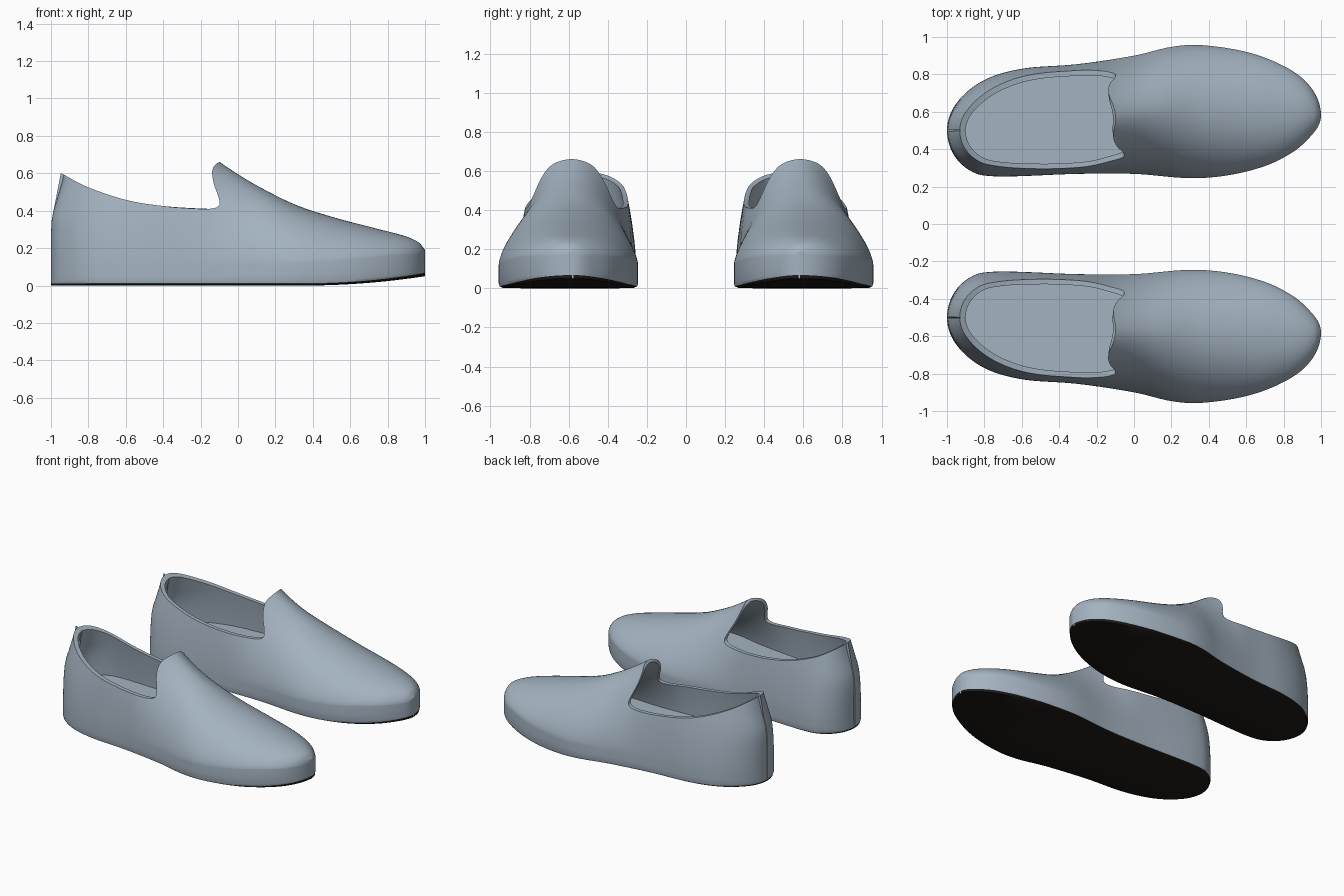
import bpy, bmesh, math
from mathutils import Matrix

if "Cube" in bpy.data.objects:
    bpy.data.objects.remove(bpy.data.objects["Cube"])


def curve(pts, x):
    """Smooth cubic interpolation through (x, value) points."""
    if x <= pts[0][0]:
        return pts[0][1]
    if x >= pts[-1][0]:
        return pts[-1][1]
    n = len(pts)
    i = max(k for k in range(n - 1) if pts[k][0] <= x)

    def slope(k):
        a, b = pts[max(k - 1, 0)], pts[min(k + 1, n - 1)]
        return (b[1] - a[1]) / (b[0] - a[0])
    (x0, y0), (x1, y1) = pts[i], pts[i + 1]
    d = x1 - x0
    t = (x - x0) / d
    return ((2*t**3 - 3*t**2 + 1) * y0 + (t**3 - 2*t**2 + t) * d * slope(i)
            + (3*t**2 - 2*t**3) * y1 + (t**3 - t**2) * d * slope(i + 1))


def material(name, rgb):
    m = bpy.data.materials.new(name)
    m.diffuse_color = (*rgb, 1)
    m.use_nodes = True
    m.node_tree.nodes["Principled BSDF"].inputs["Base Color"].default_value = m.diffuse_color
    return m


fabric = material("blue_grey", (0.37, 0.45, 0.53))
rubber = material("dark_sole", (0.012, 0.010, 0.008))


# Outline seen from above, interpolated over angle so that the ends are round
def by_angle(pts):
    return [(math.acos(-x), y) for x, y in pts]


OUTER = by_angle([(-1, .50), (-.95, .645), (-.8, .77), (-.6, .83), (-.3, .855), (0, .90),
                  (.2, .947), (.35, .957), (.6, .92), (.8, .845), (.93, .75), (1, .58)])
INNER = by_angle([(-1, .50), (-.95, .35), (-.85, .272), (-.75, .255), (-.6, .256), (-.3, .268),
                  (0, .268), (.3, .245), (.5, .26), (.7, .31), (.85, .385), (.95, .475), (1, .58)])
# Top line, wall height and cross-section roundness along the length
TOP = [(-1, .9), (-.5, .9), (-.3, .8), (-.1, .662), (0, .595), (.1, .535), (.3, .435),
       (.5, .368), (.75, .302), (.9, .262), (.97, .228), (1, .19)]
WALL = [(-1, .1), (0, .11), (.5, .13), (.8, .16), (1, .17)]
ROUND = [(-1, 1.8), (-.8, 1.8), (-.6, 2.2), (-.3, 2.9), (-.1, 1.9), (.3, 2), (1, 2.2)]
LEAN = [(.28, 0), (.38, .008), (.45, .03), (.6, .07), (.9, .11)]


def shoe_solid(name, lining=False):
    """Loft closed cross-sections from heel to toe; the lining is a smaller copy."""
    bm = bmesh.new()
    rings, N, H = [], 90, 22
    for i in range(N + 1):
        a = math.pi * i / N
        x = -math.cos(a)
        y0, y1 = curve(INNER, a), curve(OUTER, a)
        mid, half = (y0 + y1) / 2, max((y1 - y0) / 2, .004)
        top, wall, p = curve(TOP, x), curve(WALL, x), curve(ROUND, x)
        rise = max(0, (x - .35) / .65) ** 2
        edge, low = .01 + .058 * rise, .05 * rise
        px = x
        if lining:
            half *= .90
            top -= .028
            px = x * .965
        sec = [(.0, low), (.5, low), (.93, low + .001), (.985, edge), (1, edge + .015),
               (1, (edge + wall) / 2)]
        up = []
        for k in range(H):
            f = math.pi / 2 * k / H
            up.append((math.cos(f) ** (2 / p), wall + (top - wall) * math.sin(f) ** (2 / 1.5)))
        right = sec + up
        loop = right + [(0, top)] + [(-s, z) for s, z in reversed(right[1:])]
        w = min(1, max(0, (-.4 - x) / .6)) ** 2
        rings.append([bm.verts.new((px + curve(LEAN, z) * w, mid + s * half, z)) for s, z in loop])
    n = len(rings[0])
    for r0, r1 in zip(rings, rings[1:]):
        for j in range(n):
            f = bm.faces.new((r0[j], r0[(j + 1) % n], r1[(j + 1) % n], r1[j]))
            # underside is dark rubber
            if not lining and (j < 3 or j >= n - 3):
                f.material_index = 1
    bm.faces.new(rings[0])
    bm.faces.new(rings[-1])
    if lining:
        # flat insole
        bmesh.ops.bisect_plane(bm, geom=bm.verts[:] + bm.edges[:] + bm.faces[:],
                               plane_co=(0, 0, .2), plane_no=(0, 0, 1), clear_inner=True)
        bmesh.ops.holes_fill(bm, edges=[e for e in bm.edges if e.is_boundary], sides=0)
    return finish(bm, name)


def finish(bm, name):
    bmesh.ops.recalc_face_normals(bm, faces=bm.faces[:])
    me = bpy.data.meshes.new(name)
    bm.to_mesh(me)
    bm.free()
    me.materials.append(fabric)
    me.materials.append(rubber)
    ob = bpy.data.objects.new(name, me)
    bpy.context.collection.objects.link(ob)
    return ob


def opening_cutter():
    """Side profile of the foot opening, extruded across the shoe."""
    key = [(-1.08, .675), (-.93, .592), (-.8, .525), (-.6, .458), (-.4, .425), (-.2, .411),
           (-.11, .412), (-.075, .43), (-.08, .47), (-.108, .54), (-.122, .6), (-.118, .635),
           (-.1, .658), (-.06, .70)]
    xs = [(i, p[0]) for i, p in enumerate(key)]
    zs = [(i, p[1]) for i, p in enumerate(key)]
    m = 5 * (len(key) - 1)
    prof = [(curve(xs, i / 5), curve(zs, i / 5)) for i in range(m + 1)]
    prof += [(-.06, 1.2), (-1.08, 1.2)]
    bm = bmesh.new()
    sides = []
    for y in (.1, 1.1):
        sides.append([bm.verts.new((x - (y - .57) * .11 * min(1, max(0, (x + .4) / .25)), y, z))
                      for x, z in prof])
    n = len(prof)
    for j in range(n):
        k = (j + 1) % n
        bm.faces.new((sides[0][j], sides[0][k], sides[1][k], sides[1][j]))
    bm.faces.new(sides[0])
    bm.faces.new(sides[1])
    return finish(bm, "opening_cutter")


# One shoe: hollow it, then cut the foot opening
shoe = shoe_solid("left_shoe")
cutters = [shoe_solid("lining_cutter", True), opening_cutter()]
bpy.context.view_layer.objects.active = shoe
for c in cutters:
    c.hide_render = True
    mod = shoe.modifiers.new("cut", 'BOOLEAN')
    mod.operation = 'DIFFERENCE'
    mod.solver = 'EXACT'
    mod.object = c
    bpy.ops.object.modifier_apply(modifier=mod.name)
for c in cutters:
    bpy.data.objects.remove(c)

# Mirrored second shoe
other = bpy.data.objects.new("right_shoe", shoe.data.copy())
other.data.transform(Matrix.Diagonal((1, -1, 1, 1)))
other.data.flip_normals()
bpy.context.collection.objects.link(other)

for ob in (shoe, other):
    bpy.ops.object.select_all(action='DESELECT')
    ob.select_set(True)
    bpy.context.view_layer.objects.active = ob
    bpy.ops.object.shade_smooth_by_angle(angle=math.radians(40))
